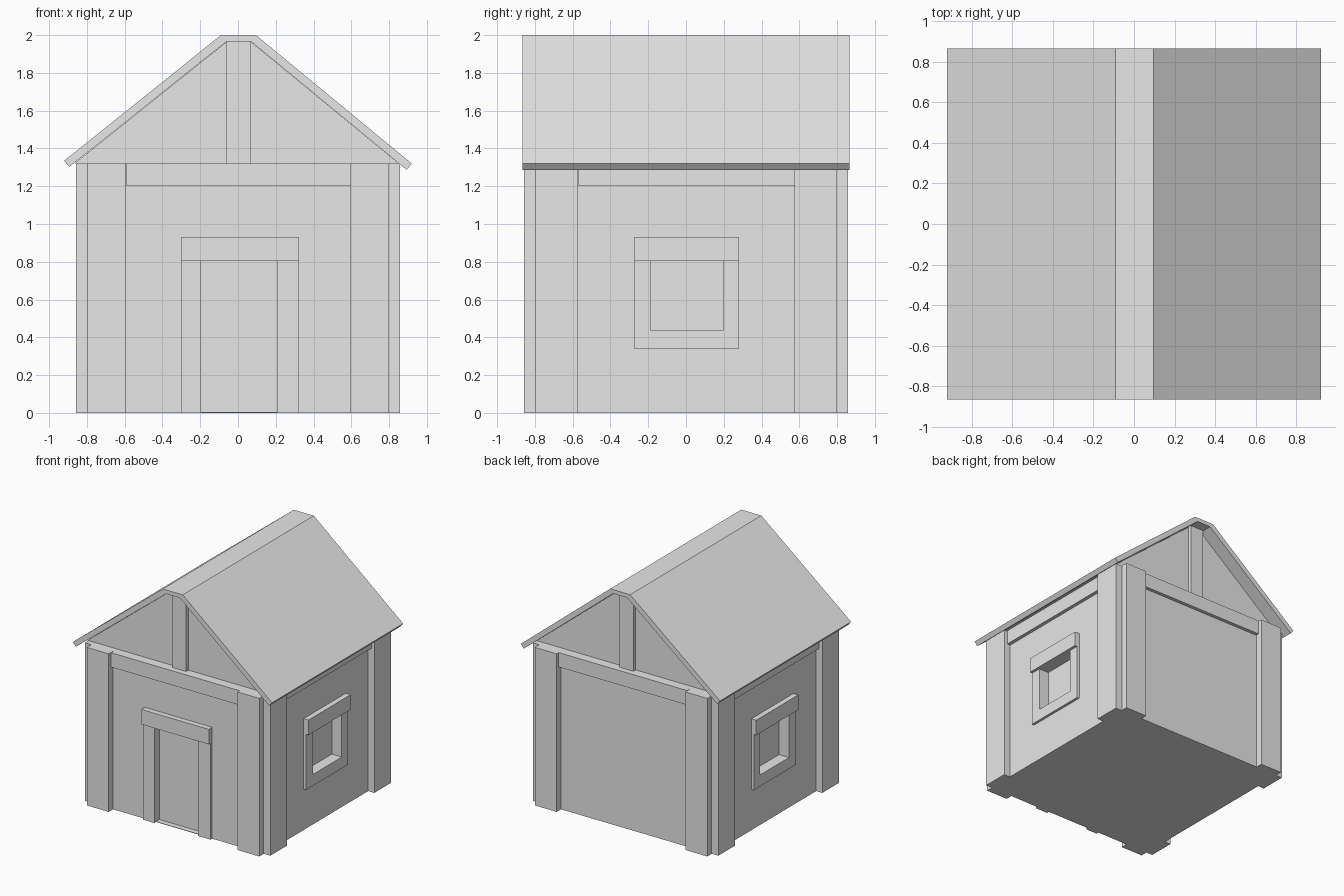
import bpy
import bmesh

if "Cube" in bpy.data.objects:
    bpy.data.objects.remove(bpy.data.objects["Cube"])

grey = bpy.data.materials.new("plain grey")
grey.diffuse_color = (0.8, 0.8, 0.8, 1)
grey.use_nodes = True
grey.node_tree.nodes["Principled BSDF"].inputs["Base Color"].default_value = grey.diffuse_color


def extrude(name, outline, axis, a, b):
    """Extrude a closed (horizontal, z) outline along x or y from a to b."""
    bm = bmesh.new()
    place = (lambda u, z, d: (d, u, z)) if axis == "x" else (lambda u, z, d: (u, d, z))
    ends = [[bm.verts.new(place(u, z, d)) for u, z in outline] for d in (a, b)]
    n = len(outline)
    bm.faces.new(ends[0])
    bm.faces.new(ends[1])
    for i in range(n):
        j = (i + 1) % n
        bm.faces.new((ends[0][i], ends[0][j], ends[1][j], ends[1][i]))
    bmesh.ops.recalc_face_normals(bm, faces=bm.faces)
    mesh = bpy.data.meshes.new(name)
    bm.to_mesh(mesh)
    bm.free()
    mesh.materials.append(grey)
    ob = bpy.data.objects.new(name, mesh)
    bpy.context.collection.objects.link(ob)
    return ob


def box(name, x0, x1, y0, y1, z0, z1):
    return extrude(name, [(x0, z0), (x1, z0), (x1, z1), (x0, z1)], "y", y0, y1)


def cut(target, cutter):
    mod = target.modifiers.new("recess", "BOOLEAN")
    mod.operation = "DIFFERENCE"
    mod.solver = "EXACT"
    mod.object = cutter
    cutter.hide_render = True
    cutter.hide_viewport = True
    cutter.display_type = "WIRE"


TOP = 1.32      # wall height
WALL = 0.80     # half width of the wall block
POST = 0.857    # outer face of the corner boards

# Wall block with door and window recesses
walls = box("walls", -WALL, WALL, -WALL, WALL, 0, TOP)
cut(walls, box("door_cutter", -0.197, 0.207, -1, -0.755, 0.004, 0.805))

for s, side in ((-1, "left"), (1, "right")):
    # Window on each side wall: recess, frame, lintel
    x0, x1 = sorted((s * 0.73, s * 1.0))
    cut(walls, box(side + "_window_cutter", x0, x1, -0.185, 0.195, 0.435, 0.805))
    frame = [(-0.275, 0.34), (0.28, 0.34), (0.28, 0.805), (0.195, 0.805),
             (0.195, 0.435), (-0.185, 0.435), (-0.185, 0.805), (-0.275, 0.805)]
    extrude(side + "_window_frame", frame, "x", s * WALL, s * 0.822)
    x0, x1 = sorted((s * WALL, s * 0.845))
    box(side + "_window_lintel", x0, x1, -0.275, 0.28, 0.805, 0.93)

    # Top beam along each side wall
    x0, x1 = sorted((s * WALL, s * 0.83))
    box(side + "_beam", x0, x1, -0.57, 0.58, 1.2, TOP)

    # Door jambs
    x0, x1 = (-0.302, -0.197) if s < 0 else (0.207, 0.322)
    box(side + "_door_jamb", x0, x1, -0.822, -WALL, 0, 0.805)

    for t, end in ((-1, "front"), (1, "back")):
        # Paired corner boards, one on each face of the corner
        x0, x1 = sorted((s * 0.595, s * 0.797))
        y0, y1 = sorted((t * WALL, t * POST))
        box(f"{end}_{side}_end_board", x0, x1, y0, y1, 0, TOP)
        x0, x1 = sorted((s * WALL, s * POST))
        y0, y1 = sorted((t * 0.575, t * 0.797))
        box(f"{end}_{side}_side_board", x0, x1, y0, y1, 0, TOP)

# Door lintel
box("door_lintel", -0.302, 0.322, -0.845, -WALL, 0.805, 0.93)

# End beams and gable posts
for t, end in ((-1, "front"), (1, "back")):
    y0, y1 = sorted((t * WALL, t * 0.83))
    box(end + "_beam", -0.59, 0.597, y0, y1, 1.2, TOP)
    y0, y1 = sorted((t * 0.75, t * 0.78))
    box(end + "_gable_post", -0.06, 0.068, y0, y1, TOP, 1.97)

# Gable block under the roof
extrude("gable", [(-0.866, TOP), (0.852, TOP), (0.068, 1.965), (-0.06, 1.965)],
        "y", -0.75, 0.75)

# Roof shell with a flat ridge
extrude("roof", [(-0.92, 1.335), (-0.09, 2.0), (0.095, 2.0), (0.92, 1.32),
                 (0.893, 1.287), (0.068, 1.967), (-0.06, 1.967), (-0.893, 1.302)],
        "y", -0.865, 0.865)
